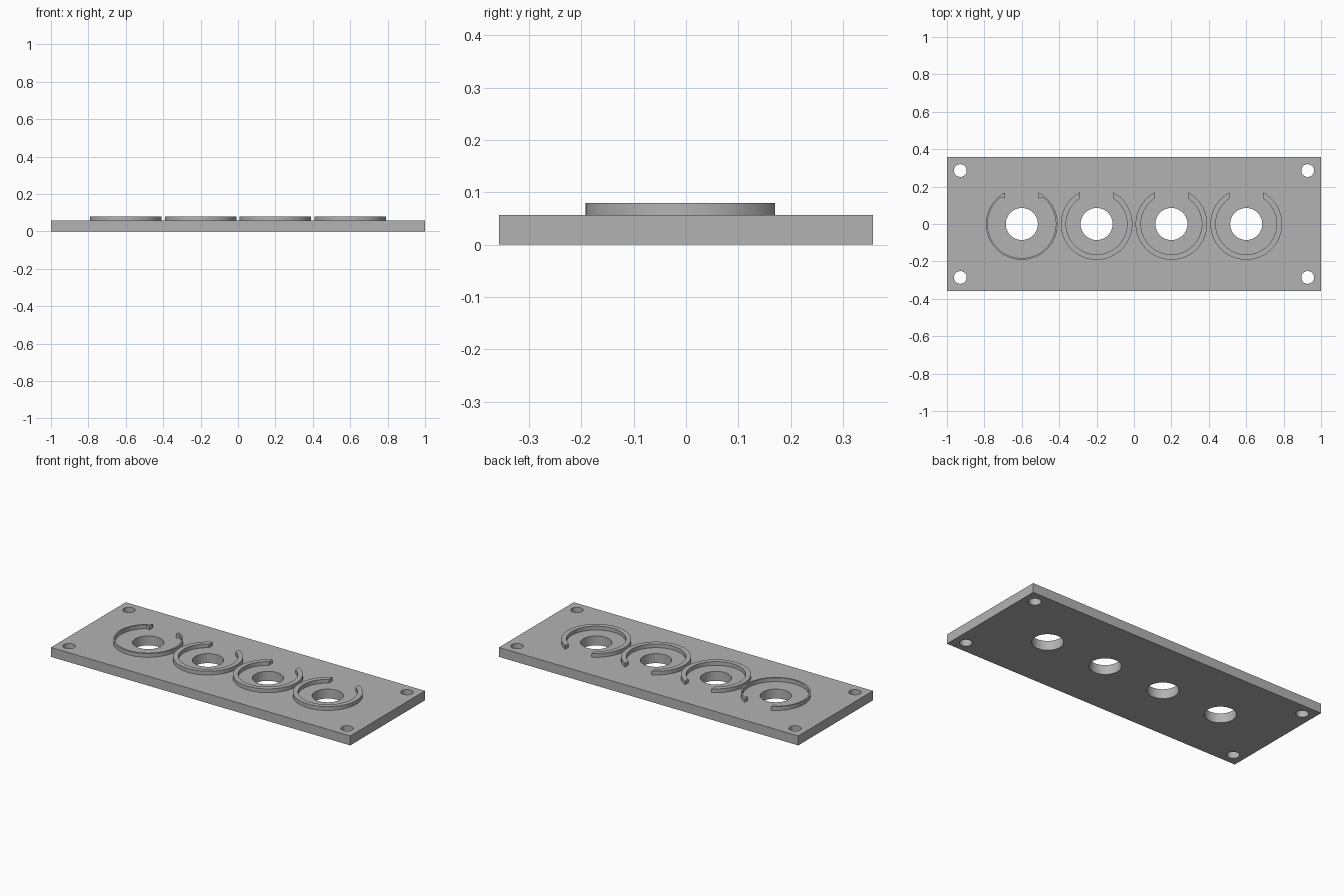
import bpy, bmesh, math

old = bpy.data.objects.get("Cube")
if old:
    bpy.data.objects.remove(old, do_unlink=True)

PLATE_TOP, RING_TOP = 0.057, 0.08
RING_OUTER, RING_INNER, THIN_INNER = 0.1914, 0.163, 0.182
GAP_HALF = 0.0885
SOCKETS = [-0.6, -0.2, 0.2, 0.6]

grey = bpy.data.materials.new("plain grey")
grey.use_nodes = True
colour = (0.45, 0.45, 0.45, 1)
grey.diffuse_color = colour
grey.node_tree.nodes["Principled BSDF"].inputs["Base Color"].default_value = colour


def finish(name, bm):
    bmesh.ops.recalc_face_normals(bm, faces=bm.faces)
    mesh = bpy.data.meshes.new(name)
    bm.to_mesh(mesh)
    bm.free()
    mesh.materials.append(grey)
    obj = bpy.data.objects.new(name, mesh)
    bpy.context.collection.objects.link(obj)
    return obj


def smooth(obj):
    bpy.ops.object.select_all(action='DESELECT')
    obj.select_set(True)
    bpy.context.view_layer.objects.active = obj
    bpy.ops.object.shade_smooth_by_angle(angle=math.radians(30))


# Flat base plate
bm = bmesh.new()
bmesh.ops.create_cube(bm, size=1)
for v in bm.verts:
    v.co = (v.co.x * 2, v.co.y * 0.714, (v.co.z + 0.5) * PLATE_TOP)
plate = finish("base_plate", bm)

# Socket holes and corner screw holes, cut through the plate
bm = bmesh.new()
holes = [(x, 0, 0.0857) for x in SOCKETS]
holes += [(x, y, 0.034) for x in (-0.9286, 0.9286) for y in (-0.2857, 0.2857)]
for x, y, radius in holes:
    made = bmesh.ops.create_cone(bm, cap_ends=True, segments=64,
                                 radius1=radius, radius2=radius, depth=0.3)
    bmesh.ops.translate(bm, verts=made["verts"], vec=(x, y, 0))
cutter = finish("hole_cutter", bm)
cut = plate.modifiers.new("holes", 'BOOLEAN')
cut.operation = 'DIFFERENCE'
cut.solver = 'EXACT'
cut.object = cutter
bpy.context.view_layer.objects.active = plate
bpy.ops.object.modifier_apply(modifier=cut.name)
bpy.data.objects.remove(cutter, do_unlink=True)
smooth(plate)


def arc_point(bm, x, radius, t):
    """Point on an arc running round the front, with both ends at the gap."""
    half = math.pi - math.asin(GAP_HALF / radius)
    a = -math.pi / 2 + half * t
    return bm.verts.new((x + radius * math.cos(a), radius * math.sin(a),
                         PLATE_TOP - 0.004))


def ring(name, x, inner, steps=72):
    """Open raised ring; a thin wall keeps full-width tips."""
    bm = bmesh.new()
    pairs = []
    for i in range(steps + 1):
        t = 2 * i / steps - 1
        tip = max(0, (abs(t) - 0.94) / 0.06)
        wall = inner + (RING_INNER - inner) * tip
        pairs.append((arc_point(bm, x, RING_OUTER, t), arc_point(bm, x, wall, t)))
    for (a, b), (c, d) in zip(pairs, pairs[1:]):
        bm.faces.new((a, b, d, c))
    raised = bmesh.ops.extrude_face_region(bm, geom=bm.faces[:], use_keep_orig=True)
    for v in raised["geom"]:
        if isinstance(v, bmesh.types.BMVert):
            v.co.z = RING_TOP
    smooth(finish(name, bm))


# One raised open ring round each socket; the first has a thin wall
for n, x in enumerate(SOCKETS):
    ring(f"socket_ring_{n + 1}", x, THIN_INNER if n == 0 else RING_INNER)
